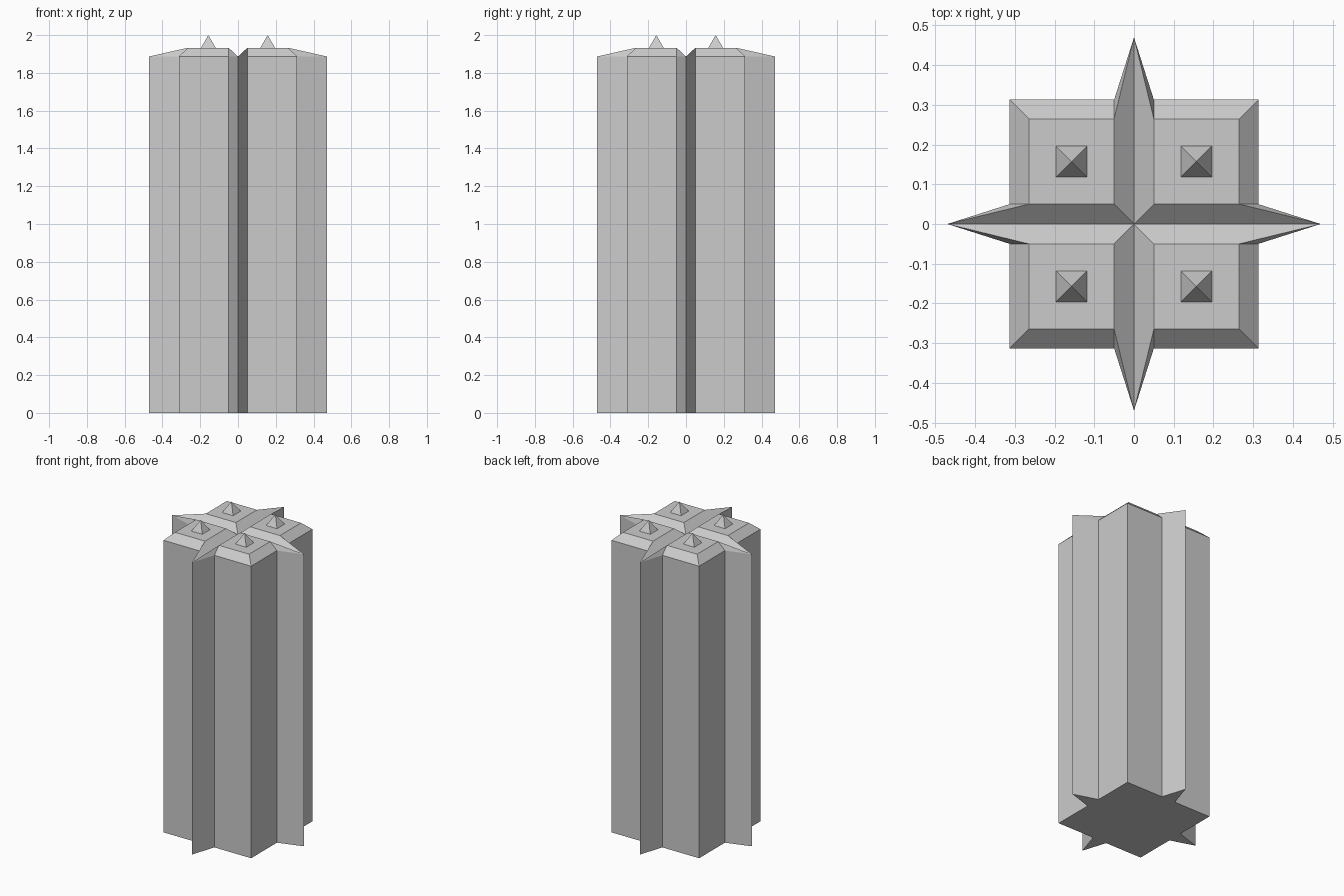
import bpy, bmesh, math
from mathutils import Matrix

if "Cube" in bpy.data.objects:
    bpy.data.objects.remove(bpy.data.objects["Cube"])

Z_TOP, Z_RIM = 1.933, 1.887      # flat pads / outer rim and groove floor
GAP, PAD, SIDE, TIP = 0.05, 0.265, 0.313, 0.47

# One quadrant of the column; rotated four times to close the form
pts = {
    "C": (0, 0, Z_RIM), "A": (GAP, GAP, Z_TOP), "B": (GAP, PAD, Z_TOP),
    "D": (PAD, PAD, Z_TOP), "E": (PAD, GAP, Z_TOP), "F": (GAP, SIDE, Z_RIM),
    "G": (SIDE, SIDE, Z_RIM), "H": (SIDE, GAP, Z_RIM),
    "T": (0, TIP, Z_RIM), "S": (TIP, 0, Z_RIM),
}
for k in "FGHTS":                # matching points on the ground (lower case)
    pts[k.lower()] = (pts[k][0], pts[k][1], 0)

# pad, groove sides, fin slivers, outer bevels, walls
faces = ["AEDB", "CABT", "CSEA", "BFT", "ESH", "BDGF", "DEHG",
         "TFft", "FGgf", "GHhg", "HSsh"]

bm = bmesh.new()
for i in range(4):
    rot = Matrix.Rotation(i * math.pi / 2, 4, 'Z')
    v = {k: bm.verts.new(p) for k, p in pts.items()}
    for f in faces:
        bm.faces.new([v[k] for k in f])
    bmesh.ops.transform(bm, matrix=rot, verts=list(v.values()))
bmesh.ops.remove_doubles(bm, verts=bm.verts, dist=0.0005)

# Star-shaped underside
rim = [e for e in bm.edges if e.is_boundary]
bmesh.ops.holes_fill(bm, edges=rim, sides=0)
bmesh.ops.recalc_face_normals(bm, faces=bm.faces)
mesh = bpy.data.meshes.new("star_column")
bm.to_mesh(mesh)
bm.free()
bpy.context.collection.objects.link(bpy.data.objects.new("star_column", mesh))

# Small pyramid stud on each pad
half, off = 0.039, 0.157
for sx in (-1, 1):
    for sy in (-1, 1):
        bpy.ops.mesh.primitive_cone_add(
            vertices=4, radius1=half * math.sqrt(2), radius2=0,
            depth=2 - Z_TOP, end_fill_type='NOTHING',
            location=(sx * off, sy * off, (2 + Z_TOP) / 2),
            rotation=(0, 0, math.pi / 4))
        bpy.context.object.name = "pyramid_stud"
